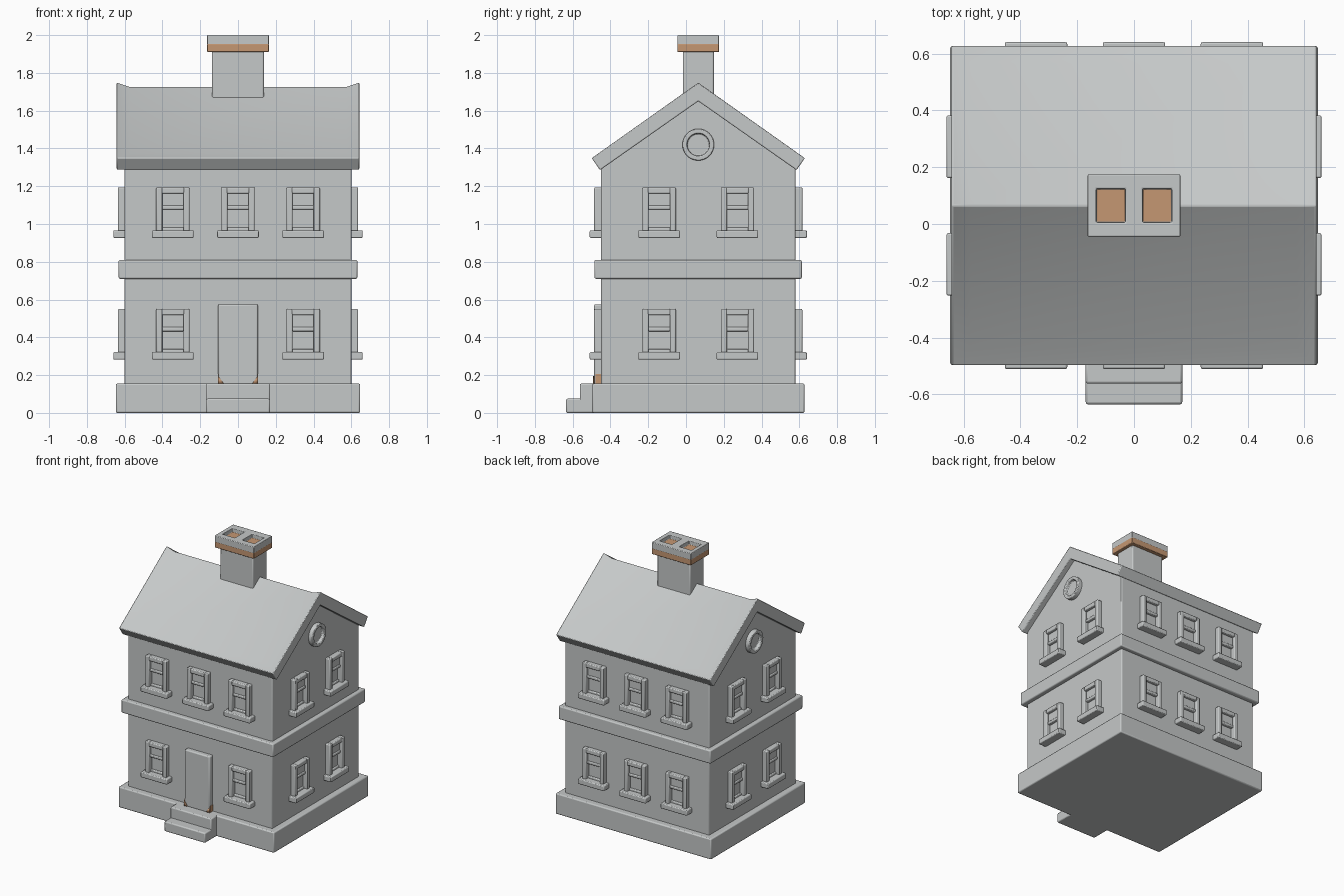
import bpy, bmesh
from math import radians, pi
from mathutils import Matrix, Vector

if "Cube" in bpy.data.objects:
    bpy.data.objects.remove(bpy.data.objects["Cube"])


def material(name, rgb):
    m = bpy.data.materials.new(name)
    m.use_nodes = True
    m.diffuse_color = (*rgb, 1)
    m.node_tree.nodes["Principled BSDF"].inputs["Base Color"].default_value = (*rgb, 1)
    return m


GREY = material("stone grey", (0.56, 0.58, 0.58))
CLAY = material("clay orange", (0.56, 0.31, 0.17))
MID = 0.065   # centre of the house in y


def add_box(bm, x, y, z):
    """Add a box from three (low, high) ranges."""
    size = Vector((x[1] - x[0], y[1] - y[0], z[1] - z[0]))
    centre = Vector((sum(x), sum(y), sum(z))) / 2
    bmesh.ops.create_cube(bm, size=1, matrix=Matrix.Translation(centre) @ Matrix.Diagonal((*size, 1)))


def finish(name, bm, mats=(GREY,), bevel=0.008):
    bmesh.ops.recalc_face_normals(bm, faces=bm.faces)
    me = bpy.data.meshes.new(name)
    bm.to_mesh(me)
    bm.free()
    for m in mats:
        me.materials.append(m)
    ob = bpy.data.objects.new(name, me)
    bpy.context.collection.objects.link(ob)
    bpy.ops.object.select_all(action='DESELECT')
    ob.select_set(True)
    bpy.context.view_layer.objects.active = ob
    bpy.ops.object.shade_smooth_by_angle(angle=radians(35))
    if bevel:
        mod = ob.modifiers.new("soft edges", 'BEVEL')
        mod.width = bevel
        mod.segments = 2
        mod.limit_method = 'ANGLE'
    return ob


def box(name, x, y, z, mat=GREY, bevel=0.008):
    bm = bmesh.new()
    add_box(bm, x, y, z)
    return finish(name, bm, (mat,), bevel)


def prism(profile, half):
    """Extrude a (y, z) profile along x."""
    bm = bmesh.new()
    face = bm.faces.new([bm.verts.new((-half, y, z)) for y, z in profile])
    new = bmesh.ops.extrude_face_region(bm, geom=[face])["geom"]
    bmesh.ops.translate(bm, vec=(2 * half, 0, 0),
                        verts=[v for v in new if isinstance(v, bmesh.types.BMVert)])
    bmesh.ops.recalc_face_normals(bm, faces=bm.faces)
    return bm


# Walls, plinth and floor band
finish("walls", prism([(-0.45, 0.1), (0.58, 0.1), (0.58, 1.3), (MID, 1.67), (-0.45, 1.3)], 0.6))
box("plinth", (-0.647, 0.647), (-0.497, 0.627), (0, 0.155))
box("floor_band", (-0.632, 0.632), (-0.485, 0.613), (0.71, 0.81))

# Roof with a raised rim around both slopes
side = [(0.565, 1.35), (0.52, 1.285)]
profile = [(MID, 1.75), *[(MID + y, z) for y, z in side],
           (MID, 1.65), *[(MID - y, z) for y, z in reversed(side)]]
bm = prism(profile, 0.642)
slopes = [f for f in bm.faces if f.normal.z > 0.5]
bmesh.ops.inset_region(bm, faces=slopes, thickness=0.068, depth=-0.018, use_even_offset=True)
finish("roof", bm, bevel=0.006)

# Chimney with a clay band and two flue openings
box("chimney", (-0.137, 0.137), (-0.017, 0.147), (1.55, 1.92))
box("chimney_band", (-0.163, 0.163), (-0.045, 0.175), (1.91, 1.955), CLAY, 0.004)
bm = bmesh.new()
add_box(bm, (-0.163, 0.163), (-0.045, 0.175), (1.95, 2.0))
bmesh.ops.bisect_plane(bm, geom=bm.verts[:] + bm.edges[:] + bm.faces[:],
                       plane_co=(0, 0, 0), plane_no=(1, 0, 0))
tops = [f for f in bm.faces if f.normal.z > 0.9]
bmesh.ops.inset_individual(bm, faces=tops, thickness=0.042)
for f in tops:
    for v in f.verts:
        v.co.y = MID + (v.co.y - MID) * 0.74
bmesh.ops.inset_individual(bm, faces=tops, thickness=0.002, depth=-0.03)
for f in tops:
    f.material_index = 1
finish("chimney_cap", bm, (GREY, CLAY), 0.004)

# Steps
box("lower_step", (-0.17, 0.17), (-0.635, -0.48), (0, 0.075))
box("upper_step", (-0.17, 0.17), (-0.562, -0.48), (0, 0.155))

# Door with clay patches at its foot
box("door", (-0.105, 0.105), (-0.486, -0.44), (0.15, 0.575))
for s, label in ((1, "left"), (-1, "right")):
    box("door_foot_side_" + label, sorted((s * 0.1, s * 0.107)), (-0.48, -0.445),
        (0.155, 0.205), CLAY, 0)
    bm = bmesh.new()
    bm.faces.new([bm.verts.new((s * x, -0.488, z))
                  for x, z in ((0.105, 0.155), (0.105, 0.195), (0.075, 0.155))])
    ob = finish("door_foot_front_" + label, bm, (CLAY,), 0)
    ob.modifiers.new("thickness", 'SOLIDIFY').thickness = 0.004


# Sash windows: local wall plane is y = 0, outward is -y
def window(name, place):
    bm = bmesh.new()
    out = (-0.036, 0.01)
    for s in (-1, 1):
        add_box(bm, sorted((s * 0.056, s * 0.088)), out, (0.02, 0.268))
    add_box(bm, (-0.06, 0.06), out, (0.235, 0.268))
    add_box(bm, (-0.06, 0.06), (-0.022, 0.01), (0.15, 0.172))
    add_box(bm, (-0.06, 0.06), (-0.014, 0.01), (0.165, 0.24))
    add_box(bm, (-0.06, 0.06), (-0.012, 0.01), (0.03, 0.055))
    add_box(bm, (-0.11, 0.11), (-0.06, 0.01), (0, 0.04))
    finish(name, bm, bevel=0.006).matrix_world = place


walls = {"front": (0, (0, -0.45), (-0.345, 0, 0.345)),
         "back": (pi, (0, 0.58), (-0.345, 0, 0.345)),
         "left": (pi / 2, (0.6, MID), (-0.207, 0.207)),
         "right": (-pi / 2, (-0.6, MID), (-0.207, 0.207))}
for wall, (angle, (x, y), spots) in walls.items():
    base = Matrix.Translation((x, y, 0)) @ Matrix.Rotation(angle, 4, 'Z')
    for floor, z in (("lower", 0.282), ("upper", 0.926)):
        for i, u in enumerate(spots):
            if wall == "front" and floor == "lower" and u == 0:
                continue   # the door is here
            window(f"{wall}_{floor}_window_{i + 1}", base @ Matrix.Translation((u, 0, z)))

# Round gable windows: a raised ring with a sunken disc
for s, label in ((1, "left"), (-1, "right")):
    bm = bmesh.new()
    bmesh.ops.create_cone(bm, cap_ends=True, segments=32, radius1=0.084, radius2=0.084, depth=0.05)
    cap = [f for f in bm.faces if f.normal.z > 0.9]
    bmesh.ops.inset_region(bm, faces=cap, thickness=0.024)
    bmesh.ops.inset_region(bm, faces=cap, thickness=0.002, depth=-0.022)
    ob = finish(label + "_round_window", bm, bevel=0.005)
    ob.matrix_world = Matrix.Translation((s * 0.607, MID, 1.42)) @ Matrix.Rotation(s * pi / 2, 4, 'Y')
